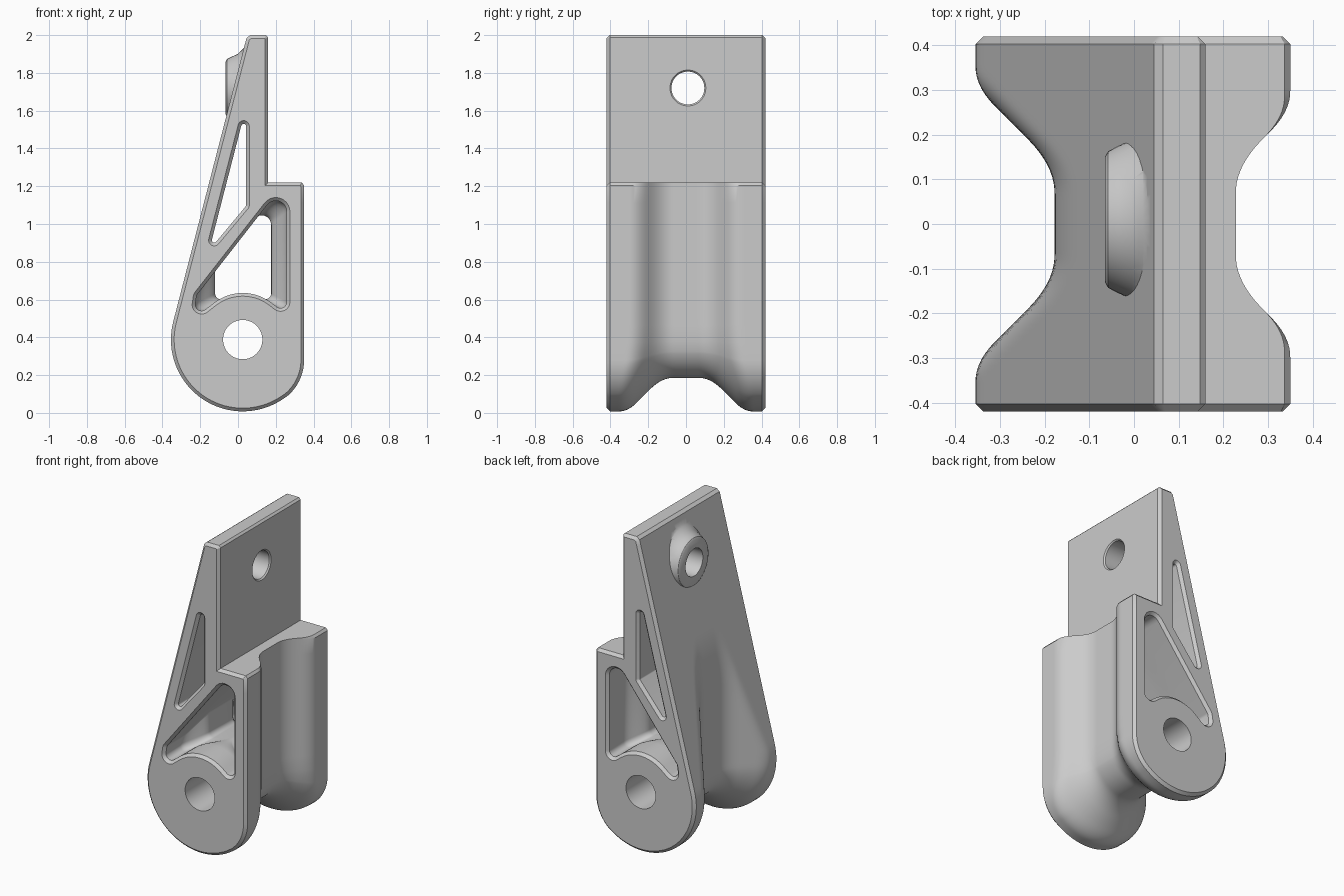
import bpy
import bmesh
import math
from mathutils import Vector

if "Cube" in bpy.data.objects:
    bpy.data.objects.remove(bpy.data.objects["Cube"])

CX, CZ = 0.025, 0.388      # pivot axis
HALF = 0.42                # half depth
CHAMFER = 0.017
COLOUR = (0.6, 0.6, 0.6, 1)

grey = bpy.data.materials.new("plain grey")
grey.use_nodes = True
grey.diffuse_color = COLOUR
grey.node_tree.nodes["Principled BSDF"].inputs["Base Color"].default_value = COLOUR


def loft(name, rings):
    """Closed solid skinned through rings of equal length, facing outward."""
    bm = bmesh.new()
    vs = [[bm.verts.new(p) for p in ring] for ring in rings]
    n = len(rings[0])
    for a, b in zip(vs, vs[1:]):
        for i in range(n):
            j = (i + 1) % n
            bm.faces.new((a[i], a[j], b[j], b[i]))
    bm.faces.new(vs[0][::-1])
    bm.faces.new(vs[-1])
    bm.normal_update()
    if bm.calc_volume(signed=True) < 0:
        bmesh.ops.reverse_faces(bm, faces=bm.faces)
    mesh = bpy.data.meshes.new(name)
    bm.to_mesh(mesh)
    bm.free()
    mesh.materials.append(grey)
    obj = bpy.data.objects.new(name, mesh)
    bpy.context.collection.objects.link(obj)
    return obj


def arc(cx, cz, r, a0, a1, n):
    angles = [math.radians(a0 + (a1 - a0) * i / n) for i in range(n + 1)]
    return [Vector((cx + r * math.cos(a), cz + r * math.sin(a))) for a in angles]


def line(a, b, n):
    """Points strictly between a and b."""
    return [Vector(a).lerp(Vector(b), i / n) for i in range(1, n)]


def rounded(corners, n=10):
    """Polygon from (x, z, radius) corners with true arcs."""
    out = []
    for i, (x, z, r) in enumerate(corners):
        p = Vector((x, z))
        u = (Vector(corners[i - 1][:2]) - p).normalized()
        v = (Vector(corners[(i + 1) % len(corners)][:2]) - p).normalized()
        half = u.angle(v) / 2
        t = r / math.tan(half)
        c = p + (u + v).normalized() * (r / math.sin(half))
        a, b = p + u * t - c, p + v * t - c
        start = math.degrees(math.atan2(a.y, a.x))
        sweep = (math.degrees(math.atan2(b.y, b.x)) - start + 180) % 360 - 180
        out += arc(c.x, c.y, r, start, start + sweep, n)
    return out


def offset(pts, d):
    """Move the outline outward by d (inward if negative)."""
    n = len(pts)
    area = sum(pts[i - 1].x * pts[i].y - pts[i].x * pts[i - 1].y for i in range(n))
    s = 1 if area > 0 else -1
    out = []
    for i, p in enumerate(pts):
        e, f = (p - pts[i - 1]).normalized(), (pts[(i + 1) % n] - p).normalized()
        n1, n2 = Vector((e.y, -e.x)) * s, Vector((f.y, -f.x)) * s
        out.append(p + (n1 + n2) * d / (1 + n1.dot(n2)))
    return out


def at_y(pts, y):
    return [(p.x, y, p.y) for p in pts]


def smooth_min(a, b, k):
    h = max(k - abs(a - b), 0) / k
    return min(a, b) - h * h * k / 4


# Side outline: clevis round, slanted back, upright plate and step
slant_top, slant_low = (0.045, 1.985), (-0.343, 0.483)
outline = [Vector(p) for p in ((0.16, 1.22), (0.16, 1.988), (0.148, 2), (0.065, 2), slant_top)]
outline += line(slant_top, slant_low, 50)
outline += arc(CX, CZ, 0.38, 165.5, 305.3, 36)
outline += arc(0.1, 0.28, 0.25, -54.7, 0, 12)[1:]
outline += line((0.35, 0.28), (0.35, 1.205), 10)
outline += [Vector((0.35, 1.205)), Vector((0.337, 1.22))]


def waisted(y):
    """Outline pinched by the groove that wraps round the middle."""
    r = 0.203 - smooth_min(0, 0.13 - abs(y), 0.06)
    out = []
    for p in outline:
        d = p - Vector((CX, CZ))
        if d.y >= 0:
            x = math.copysign(smooth_min(abs(d.x), r, 0.045), d.x) if abs(d.x) > 0.14 else d.x
            out.append(Vector((CX + x, p.y)))
        else:
            out.append(Vector((CX, CZ)) + d.normalized() * smooth_min(d.length, r, 0.045))
    return out


edge = offset(outline, -CHAMFER)
rings = [at_y(edge, -HALF), at_y(outline, -HALF + CHAMFER)]
rings += [at_y(waisted(i * 0.37 / 28), i * 0.37 / 28) for i in range(-28, 29)]
rings += [at_y(outline, HALF - CHAMFER), at_y(edge, HALF)]
bracket = loft("bracket_body", rings)


# Parts turned about the bolt axis
def turned(name, profile):
    return loft(name, [[(x, 0.01 + p.x, 1.72 + p.y) for p in arc(0, 0, r, 0, 352.5, 47)]
                       for x, r in profile])


boss = turned("bolt_boss", [(-0.065, 0.14), (-0.058, 0.153), (-0.035, 0.165), (-0.005, 0.178),
                            (0.02, 0.2), (0.04, 0.225), (0.08, 0.235)])
bolt_hole = turned("bolt_hole", [(-0.2, 0.087), (0.152, 0.087), (0.172, 0.107)])

# Pivot hole
pivot = arc(CX, CZ, 0.104, 0, 354, 59)
pivot_hole = loft("pivot_hole", [at_y(pivot, -1), at_y(pivot, 1)])


# Windows with chamfered rims
def window(name, rim, middle):
    wall = offset(rim, -CHAMFER)
    half = [(HALF + 0.02, offset(rim, 0.02)), (HALF - CHAMFER, wall)]
    if middle:
        for k in range(9):
            t = k / 8
            s = t * t * (3 - 2 * t)
            half.append((0.26 - 0.15 * t, [a.lerp(b, s) for a, b in zip(wall, middle)]))
    full = [(-y, p) for y, p in half] + [(y, p) for y, p in reversed(half)]
    return loft(name, [at_y(p, y) for y, p in full])


upper_window = window("upper_window", rounded([(0.06, 1.754, 0.03), (0.06, 1.09, 0.03),
                                               (-0.188, 0.792, 0.03)]), None)
lower_window = window(
    "lower_window",
    rounded([(CX, 0.68, 0.23), (-0.26, 0.457, 0.05), (-0.235, 0.63, 0.05),
             (0.275, 1.283, 0.075), (0.275, 0.485, 0.05)]),
    rounded([(CX, 0.625, 0.1), (-0.121, 0.595, 0.03), (-0.121, 0.755, 0.03),
             (0.175, 1.145, 0.05), (0.175, 0.595, 0.03)]))

# Combine
tools = [(boss, 'UNION')] + [(o, 'DIFFERENCE') for o in
                             (bolt_hole, pivot_hole, upper_window, lower_window)]
for tool, operation in tools:
    tool.hide_render = True
    mod = bracket.modifiers.new(tool.name, 'BOOLEAN')
    mod.object, mod.operation, mod.solver = tool, operation, 'MANIFOLD'
bpy.context.view_layer.update()
depsgraph = bpy.context.evaluated_depsgraph_get()
result = bpy.data.meshes.new_from_object(bracket.evaluated_get(depsgraph))
bracket.modifiers.clear()
bracket.data = result
for tool, _ in tools:
    bpy.data.objects.remove(tool)

bpy.ops.object.select_all(action='DESELECT')
bracket.select_set(True)
bpy.context.view_layer.objects.active = bracket
bpy.ops.object.shade_smooth_by_angle(angle=math.radians(30))
